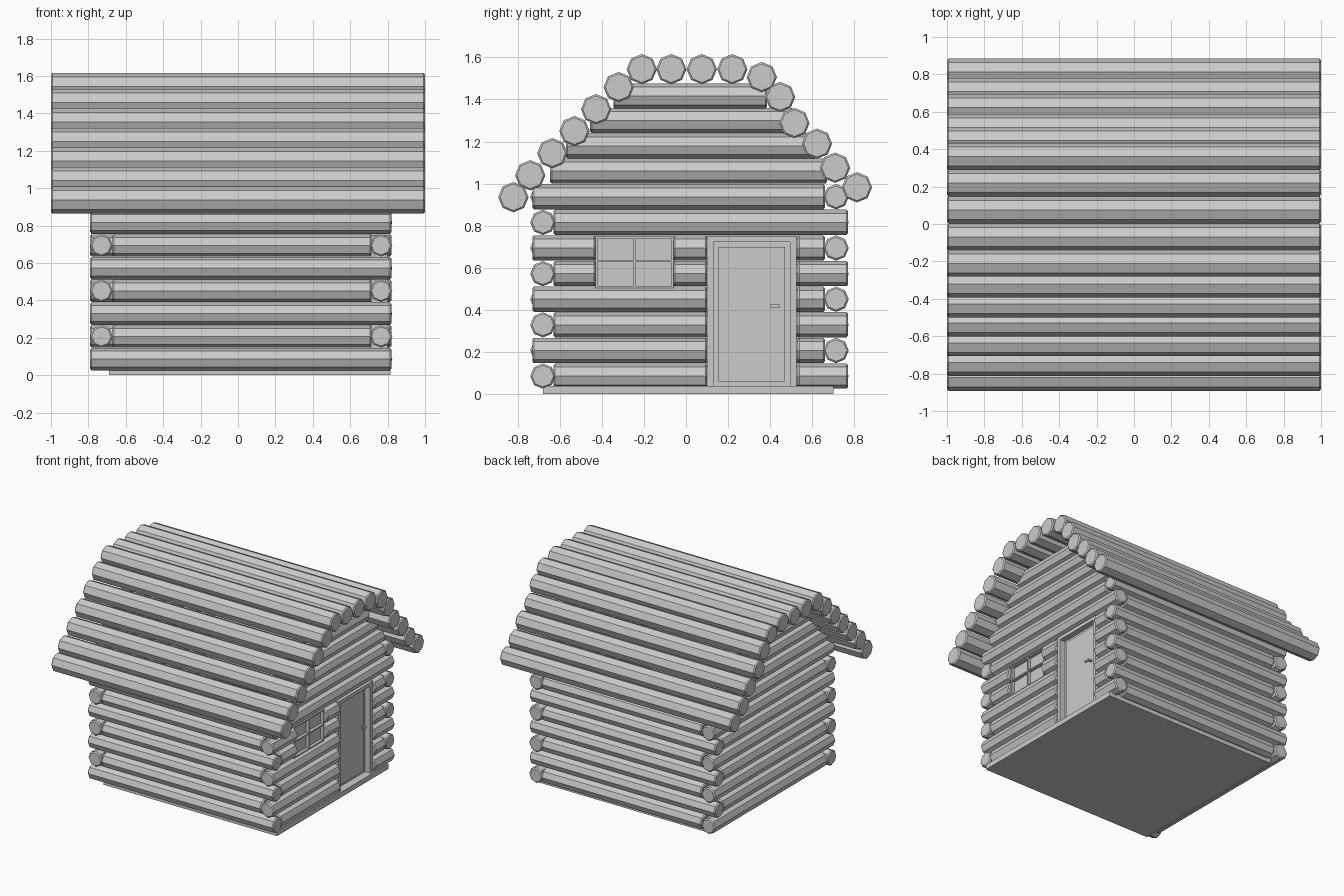
import bpy, bmesh
from math import pi
from mathutils import Matrix, Vector

if "Cube" in bpy.data.objects:
    bpy.data.objects.remove(bpy.data.objects["Cube"])


def finish(bm, name):
    me = bpy.data.meshes.new(name)
    bm.to_mesh(me)
    bm.free()
    ob = bpy.data.objects.new(name, me)
    bpy.context.collection.objects.link(ob)
    return ob


def log(name, axis, lo, hi, a, z, r=0.06):
    """Eight-sided log along 'x' or 'y' from lo to hi, with softened ends."""
    bm = bmesh.new()
    bmesh.ops.create_cone(bm, cap_ends=True, segments=8, radius1=r, radius2=r, depth=hi - lo)
    rims = {e for f in bm.faces if len(f.verts) == 8 for e in f.edges}
    bmesh.ops.bevel(bm, geom=list(rims), offset=0.008, segments=1, affect='EDGES')
    mid = (lo + hi) / 2
    if axis == 'x':
        m = Matrix.Translation((mid, a, z)) @ Matrix.Rotation(pi / 2, 4, 'Y')
    else:
        m = Matrix.Translation((a, mid, z)) @ Matrix.Rotation(pi / 2, 4, 'X')
    bm.transform(m)
    return finish(bm, name)


def box(name, x0, x1, y0, y1, z0, z1):
    bm = bmesh.new()
    bmesh.ops.create_cube(bm, size=1)
    bm.transform(Matrix.Translation(Vector((x0 + x1, y0 + y1, z0 + z1)) / 2)
                 @ Matrix.Diagonal((x1 - x0, y1 - y0, z1 - z0, 1)))
    return finish(bm, name)


# Floor slab
box("floor_slab", -0.69, 0.815, -0.68, 0.70, 0, 0.04)

XL, XR, YF, YB = -0.73, 0.765, -0.68, 0.713
DOOR = (0.10, 0.53)
WINDOW = (-0.43, -0.06)

# Log walls, corners alternating course by course
for i in range(8):
    z = 0.086 + 0.1217 * i
    even = i % 2 == 0
    long_x, short_x = (-0.79, 0.82), (-0.67, 0.715)
    log("front_wall_log", 'x', *(long_x if even else short_x), YF, z)
    log("back_wall_log", 'x', *(short_x if even else long_x), YB, z)
    y0, y1 = (-0.63, 0.77) if even else (-0.73, 0.66)
    log("left_wall_log", 'y', y0, y1, XL, z)
    # Right wall is cut around the door and window
    gaps = []
    if i in (4, 5):
        gaps.append(WINDOW)
    if i < 6:
        gaps.append(DOOR)
    start = y0
    for g0, g1 in gaps:
        log("right_wall_log", 'y', start, g0, XR, z)
        start = g1
    log("right_wall_log", 'y', start, y1, XR, z)

# Gable logs on both end walls
for z, y0, y1 in ((1.06, -0.645, 0.67), (1.18, -0.57, 0.62),
                  (1.30, -0.455, 0.51), (1.416, -0.345, 0.385)):
    for x in (XL, XR):
        log("gable_log", 'y', y0, y1, x, z)

# Roof logs following the eave-ridge-eave curve
roof = [(-0.82, 0.936), (-0.74, 1.04), (-0.635, 1.145), (-0.53, 1.25),
        (-0.427, 1.354), (-0.32, 1.459), (-0.21, 1.544), (-0.07, 1.544),
        (0.075, 1.544), (0.22, 1.544), (0.36, 1.506), (0.447, 1.412),
        (0.515, 1.288), (0.622, 1.19), (0.708, 1.076), (0.812, 0.983)]
for y, z in roof:
    log("roof_log", 'x', -1, 1, y, z, 0.072)

# Door: frame, leaf, raised panel and handle
box("door_frame_left", 0.71, 0.80, 0.10, 0.13, 0.04, 0.75)
box("door_frame_right", 0.71, 0.80, 0.495, 0.525, 0.04, 0.75)
box("door_frame_top", 0.71, 0.80, 0.13, 0.495, 0.722, 0.75)
box("door_leaf", 0.73, 0.755, 0.13, 0.495, 0.04, 0.722)
box("door_panel", 0.755, 0.765, 0.155, 0.47, 0.06, 0.70)
box("door_handle_stem", 0.765, 0.80, 0.435, 0.447, 0.413, 0.427)
box("door_handle", 0.79, 0.80, 0.40, 0.447, 0.413, 0.427)

# Window: frame, cross bars and glass
w0, w1, b, t = -0.43, -0.06, 0.505, 0.75
for y in (w0, (w0 + w1) / 2 - 0.005, w1 - 0.01):
    box("window_upright", 0.73, 0.79, y, y + 0.01, b, t)
for z in (b, (b + t) / 2, t - 0.01):
    box("window_rail", 0.73, 0.789, w0, w1, z, z + 0.01)
box("window_glass", 0.755, 0.765, w0, w1, b, t)
